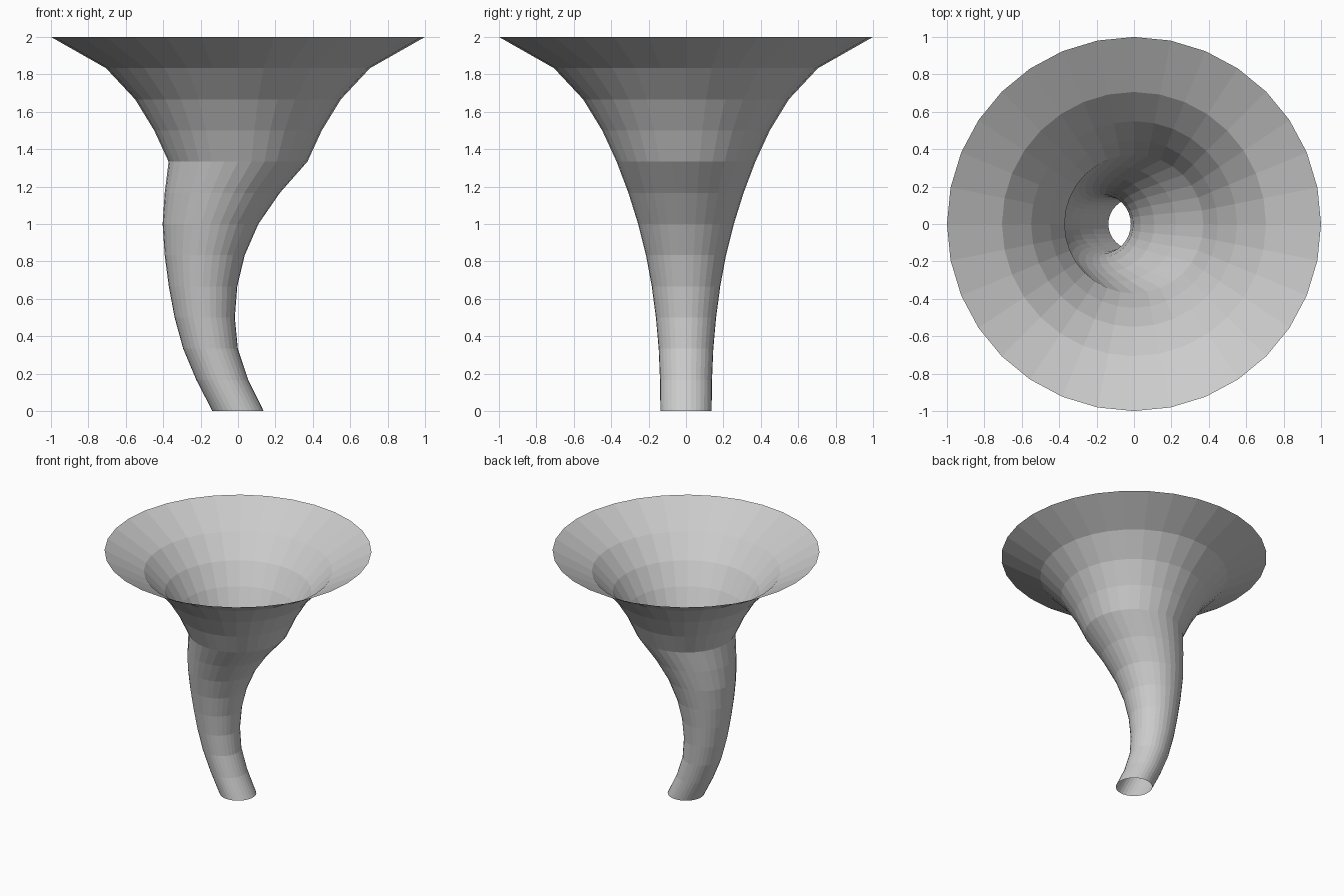
import bpy, bmesh
from math import cos, sin, tau

if "Cube" in bpy.data.objects:
    bpy.data.objects.remove(bpy.data.objects["Cube"])

SIDES = 32
# (radius, sideways offset) of each ring, evenly spaced in height
RINGS = [(.137, 0), (.139, -.084), (.146, -.147), (.161, -.178), (.183, -.187),
         (.214, -.178), (.256, -.147), (.308, -.084), (.371, 0),
         (.448, 0), (.55, 0), (.706, 0), (1.0, 0)]

# Open, single-walled flared horn with a bent neck
bm = bmesh.new()
loops = []
for i, (r, cx) in enumerate(RINGS):
    z = 2 * i / (len(RINGS) - 1)
    loops.append([bm.verts.new((cx + r * cos(tau * k / SIDES),
                                r * sin(tau * k / SIDES), z))
                  for k in range(SIDES)])
for lo, hi in zip(loops, loops[1:]):
    for k in range(SIDES):
        n = (k + 1) % SIDES
        bm.faces.new((lo[k], lo[n], hi[n], hi[k]))

mesh = bpy.data.meshes.new("flared_horn")
bm.to_mesh(mesh)
bm.free()
bpy.context.collection.objects.link(bpy.data.objects.new("flared_horn", mesh))
